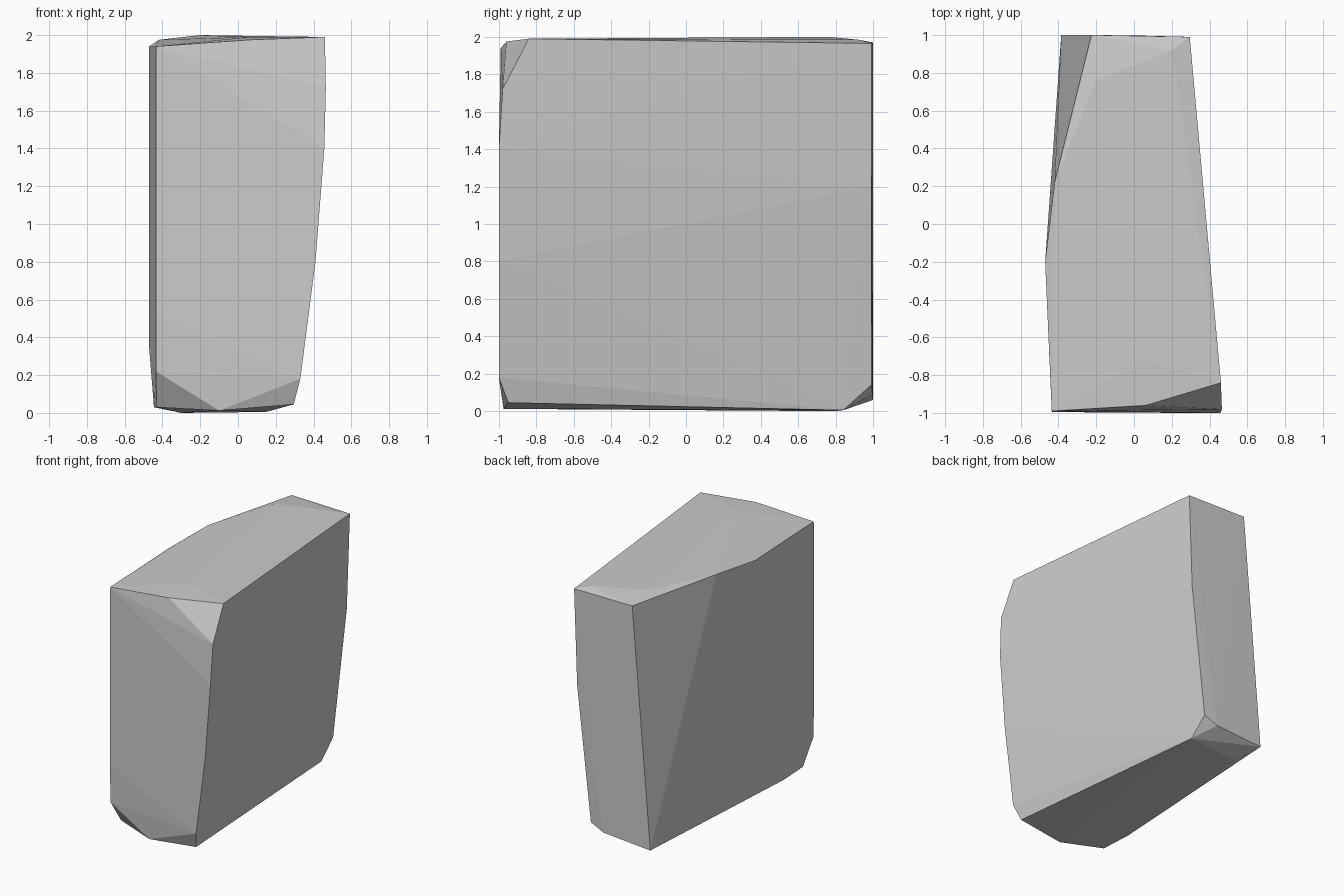
import bpy
import bmesh

# Corner points of the chipped stone block, grouped by region
top = [(-0.435, -0.99, 1.94), (0.06, -0.96, 1.975), (0.46, -0.84, 1.99), (0.295, 0.99, 1.965),
       (-0.225, 1.0, 1.97), (-0.42, 0.22, 1.975), (-0.47, -0.2, 1.94),
       (-0.2, 0.76, 2.0), (0.2, 0.92, 1.985), (0.06, -0.72, 1.99)]
front_edge = [(0.465, -0.98, 1.72), (0.457, -1.0, 1.4), (0.41, -1.0, 0.8), (0.33, -1.0, 0.18),
              (-0.435, -0.995, 0.52), (-0.435, -0.985, 0.22)]
back_edge = [(0.268, 0.99, 1.2), (0.147, 0.99, 0.14), (0.03, 0.997, 0.09), (-0.385, 1.0, 0.06)]
side_edge = [(-0.47, -0.2, 0.34)]
bottom = [(0.295, -0.95, 0.045), (-0.1, -0.975, 0.012), (-0.43, -0.86, 0.03), (-0.445, -0.6, 0.03),
          (0.148, 0.84, 0.005), (-0.3, 0.8, 0.0)]

# Wrap the points in a convex hull with flat faces
bm = bmesh.new()
for p in top + front_edge + back_edge + side_edge + bottom:
    bm.verts.new(p)
hull = bmesh.ops.convex_hull(bm, input=bm.verts)
loose = [v for v in bm.verts if not v.link_faces]
bmesh.ops.delete(bm, geom=loose, context='VERTS')
bmesh.ops.recalc_face_normals(bm, faces=bm.faces)

mesh = bpy.data.meshes.new("stone_block")
bm.to_mesh(mesh)
bm.free()
block = bpy.data.objects.new("stone_block", mesh)
bpy.context.collection.objects.link(block)
